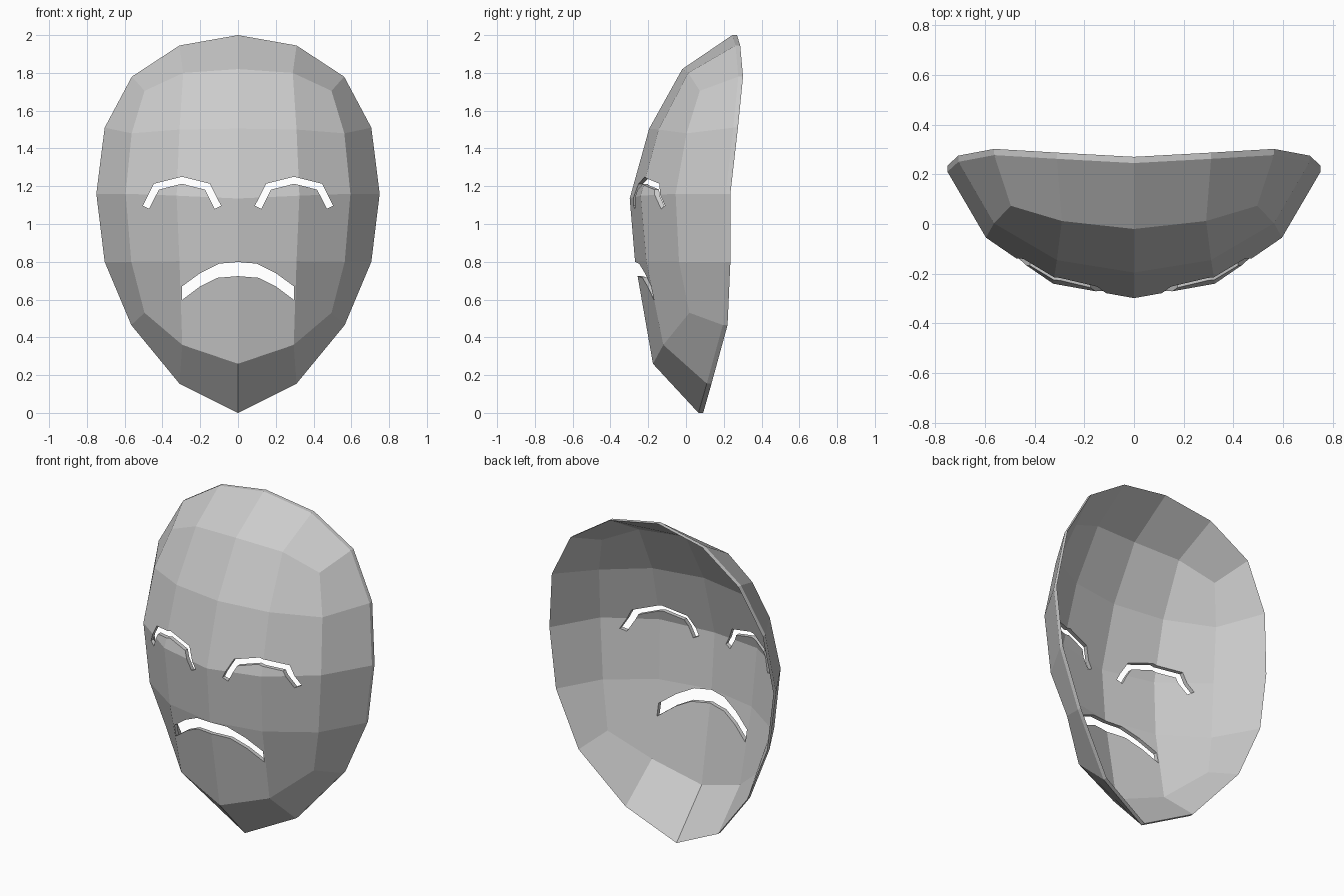
import bpy, bmesh

if "Cube" in bpy.data.objects:
    bpy.data.objects.remove(bpy.data.objects["Cube"])

THICK = 0.025

# Right half of the face: rows from forehead to chin, columns from centre outwards
FACE = [
    [(0, -.02, 1.82), (.29, .012, 1.80), (.495, .073, 1.705)],
    [(0, -.195, 1.505), (.31, -.145, 1.50), (.563, .003, 1.48)],
    [(0, -.298, 1.135), (.325, -.24, 1.15), (.595, -.055, 1.16)],
    [(0, -.27, .803), (.31, -.21, .803), (.565, -.037, .80)],
    [(0, -.175, .26), (.295, -.12, .36), (.495, .018, .53)],
]
# Right half of the outer rim, top to bottom
RIM = [(0, .245, 2), (.31, .262, 1.945), (.562, .277, 1.78), (.706, .25, 1.51),
       (.75, .21, 1.16), (.706, .21, .80), (.565, .195, .465),
       (.31, .11, .155), (0, .066, 0)]


def finish(bm, name):
    bmesh.ops.recalc_face_normals(bm, faces=bm.faces)
    mesh = bpy.data.meshes.new(name)
    bm.to_mesh(mesh)
    bm.free()
    obj = bpy.data.objects.new(name, mesh)
    bpy.context.collection.objects.link(obj)
    return obj


def thicken(bm, dy):
    out = bmesh.ops.extrude_face_region(bm, geom=bm.faces[:])
    verts = [g for g in out["geom"] if isinstance(g, bmesh.types.BMVert)]
    bmesh.ops.translate(bm, verts=verts, vec=(0, dy, 0))


def slot_cutter(name, upper, lower):
    """Deep band between two (x, z) polylines, used to cut an opening."""
    bm = bmesh.new()
    a = [bm.verts.new((x, -.6, z)) for x, z in upper]
    b = [bm.verts.new((x, -.6, z)) for x, z in lower]
    for i in range(len(a) - 1):
        bm.faces.new((a[i], a[i + 1], b[i + 1], b[i]))
    thicken(bm, 1.2)
    return finish(bm, name)


# Mask shell: both halves, welded in the middle and extruded straight back
bm = bmesh.new()
for side in (-1, 1):
    def add(p):
        return bm.verts.new((side * p[0], p[1], p[2]))
    grid = [[add(p) for p in row] for row in FACE]
    rim = [add(p) for p in RIM]
    for r in range(4):
        for c in range(2):
            bm.faces.new((grid[r][c], grid[r][c + 1], grid[r + 1][c + 1], grid[r + 1][c]))
    loop = grid[0] + [grid[r][2] for r in (1, 2, 3)] + grid[4][::-1]
    for i in range(8):
        bm.faces.new((loop[i], rim[i], rim[i + 1], loop[i + 1]))
bmesh.ops.remove_doubles(bm, verts=bm.verts, dist=1e-4)
bmesh.ops.recalc_face_normals(bm, faces=bm.faces)
thicken(bm, THICK)
mask = finish(bm, "mask")

# Mouth and eye openings
half_top = [(.1, .79), (.2, .74), (.296, .67)]
half_low = [(.11, .715), (.2, .67), (.296, .598)]


def mirrored(half, mid):
    return [(-x, z) for x, z in half[::-1]] + [mid] + half


cutters = [slot_cutter("mouth_cutter", mirrored(half_top, (0, .799)),
                       mirrored(half_low, (0, .724)))]
eye_top = mirrored([(.148, 1.213), (.207, 1.097)], (0, 1.25))
eye_low = mirrored([(.122, 1.182), (.174, 1.08)], (0, 1.213))
for side in (-1, 1):
    cutters.append(slot_cutter("eye_cutter",
                               [(x + side * .297, z) for x, z in eye_top],
                               [(x + side * .297, z) for x, z in eye_low]))

# Cut the openings and discard the cutters
bpy.context.view_layer.objects.active = mask
for cutter in cutters:
    cutter.hide_render = True
    mod = mask.modifiers.new("opening", 'BOOLEAN')
    mod.operation = 'DIFFERENCE'
    mod.solver = 'EXACT'
    mod.object = cutter
    bpy.ops.object.modifier_apply(modifier=mod.name)
    bpy.data.objects.remove(cutter)
